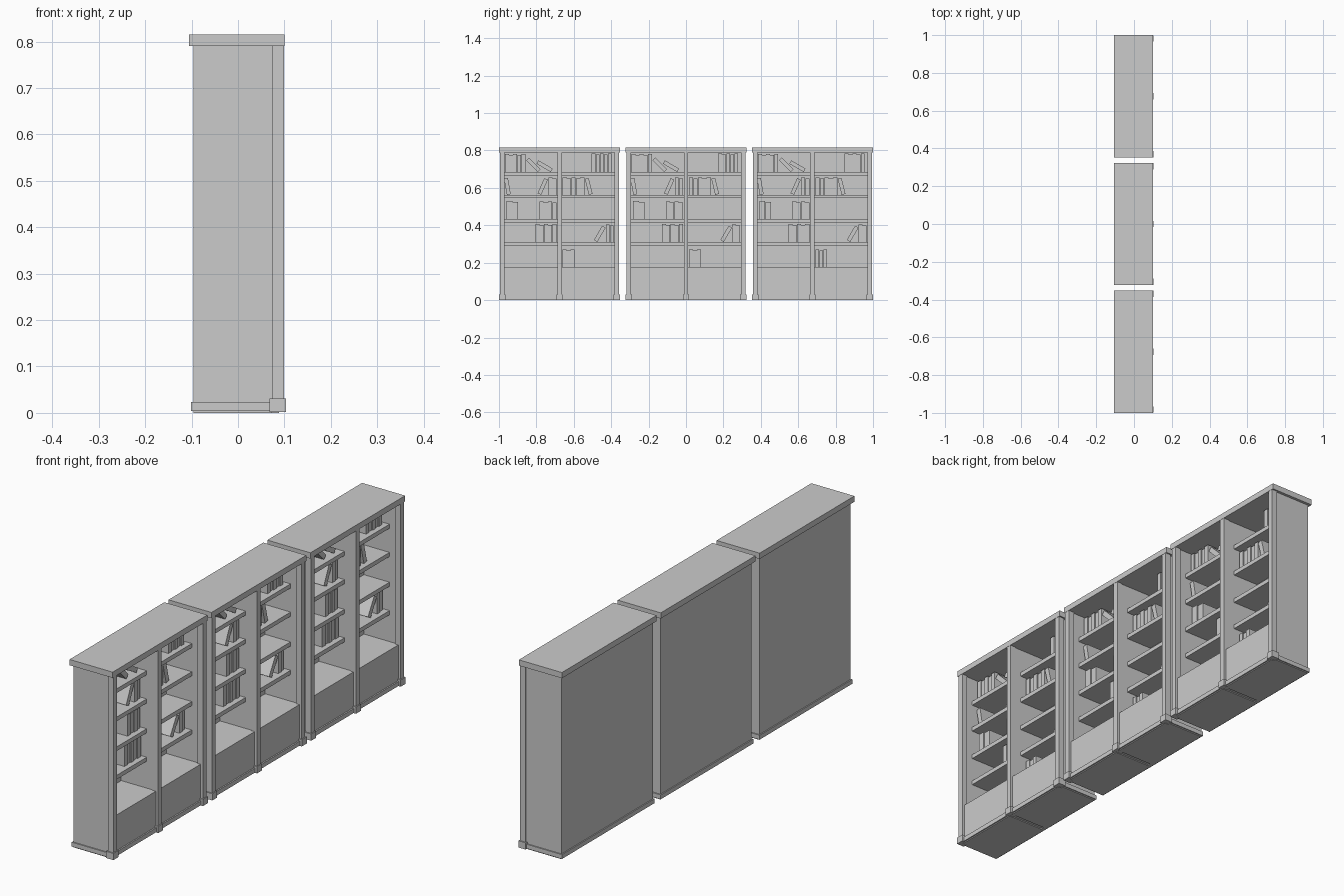
import bpy, bmesh
from math import sin, cos, radians
from mathutils import Matrix, Vector

if "Cube" in bpy.data.objects:
    bpy.data.objects.remove(bpy.data.objects["Cube"])

CENTRES = (-0.676, 0.0, 0.676)


def add_box(bm, x, y, z):
    """Axis-aligned box from three (low, high) ranges."""
    centre = Vector([(r[0] + r[1]) / 2 for r in (x, y, z)])
    size = [r[1] - r[0] for r in (x, y, z)]
    bmesh.ops.create_cube(bm, size=1, matrix=Matrix.Translation(centre) @ Matrix.Diagonal((*size, 1)))


def add_leaning(bm, x, y, base, length, thick, angle):
    """Book tilted about x so that its lowest corner rests on the shelf; + leans to +y."""
    a = radians(angle)
    z = base + (length * abs(cos(a)) + thick * abs(sin(a))) / 2
    m = (Matrix.Translation(((x[0] + x[1]) / 2, y, z)) @ Matrix.Rotation(-a, 4, 'X')
         @ Matrix.Diagonal((x[1] - x[0], thick, length, 1)))
    bmesh.ops.create_cube(bm, size=1, matrix=m)


def finish(bm, name):
    """One linked copy of the part for each bookcase."""
    mesh = bpy.data.meshes.new(name)
    bm.to_mesh(mesh)
    bm.free()
    for i, c in enumerate(CENTRES):
        ob = bpy.data.objects.new(f"{name}_{i + 1}", mesh)
        ob.location.y = c
        bpy.context.collection.objects.link(ob)


def part(name, boxes):
    bm = bmesh.new()
    for b in boxes:
        add_box(bm, *b)
    finish(bm, name)


# Carcass panels
part("back_panel", [((-0.096, -0.08), (-0.312, 0.312), (0, 0.79))])
part("side_panels", [((-0.08, 0.073), (s - 0.006, s + 0.006), (0, 0.79)) for s in (-0.306, 0.306)])
part("divider_panel", [((-0.08, 0.073), (-0.008, 0.008), (0.177, 0.79))])
part("top_board", [((-0.106, 0.1), (-0.324, 0.324), (0.79, 0.815))])

# Lower cupboards and the plinth around them
part("cupboard", [((-0.08, 0.088), sorted((s * 0.008, s * 0.302)), (0, 0.177)) for s in (-1, 1)])
part("plinth", [((-0.101, 0.094), (-0.317, 0.317), (0.004, 0.023))])

# Front posts with foot blocks
posts = (-0.306, 0, 0.306)
part("front_posts", [((0.073, 0.099), (p - 0.012, p + 0.012), (0.004, 0.79)) for p in posts])
part("foot_blocks", [((0.068, 0.103), (p - 0.017, p + 0.017), (0.002, 0.031)) for p in posts])

# Shelves on both sides of the divider
LEVELS = (0.685, 0.563, 0.434, 0.311)
part("shelves", [((-0.08, 0.042), sorted((s * 0.008, s * 0.30)), (z - 0.018, z))
                 for z in LEVELS for s in (-1, 1)])

# Upright books: shelf height, start y, end y, count, height
BX = (-0.065, 0.02)
GROUPS = [(0.685, -0.292, -0.182, 5, 0.095), (0.685, 0.172, 0.280, 5, 0.098),
          (0.563, -0.060, -0.016, 2, 0.092), (0.563, 0.016, 0.134, 5, 0.092),
          (0.434, -0.283, -0.220, 2, 0.095), (0.434, -0.108, -0.016, 4, 0.092),
          (0.311, -0.129, -0.016, 5, 0.095), (0.311, 0.247, 0.290, 2, 0.092),
          (0.177, 0.016, 0.080, 3, 0.093)]
bm = bmesh.new()
for z, y0, y1, n, h in GROUPS:
    w = (y1 - y0) / n
    for i in range(n):
        drop = 0.004 * (i % 2)
        add_box(bm, (BX[0], BX[1] - drop), (y0 + i * w, y0 + (i + 1) * w - 0.001), (z, z + h - drop))
finish(bm, "upright_books")

# Leaning books: y centre, shelf height, angle
bm = bmesh.new()
for y, z, a in [(-0.14, 0.685, -45), (-0.08, 0.685, -60), (-0.279, 0.563, -10),
                (-0.090, 0.563, 24), (0.156, 0.563, -14), (0.215, 0.311, 30)]:
    add_leaning(bm, BX, y, z, 0.088, 0.021, a)
finish(bm, "leaning_books")
